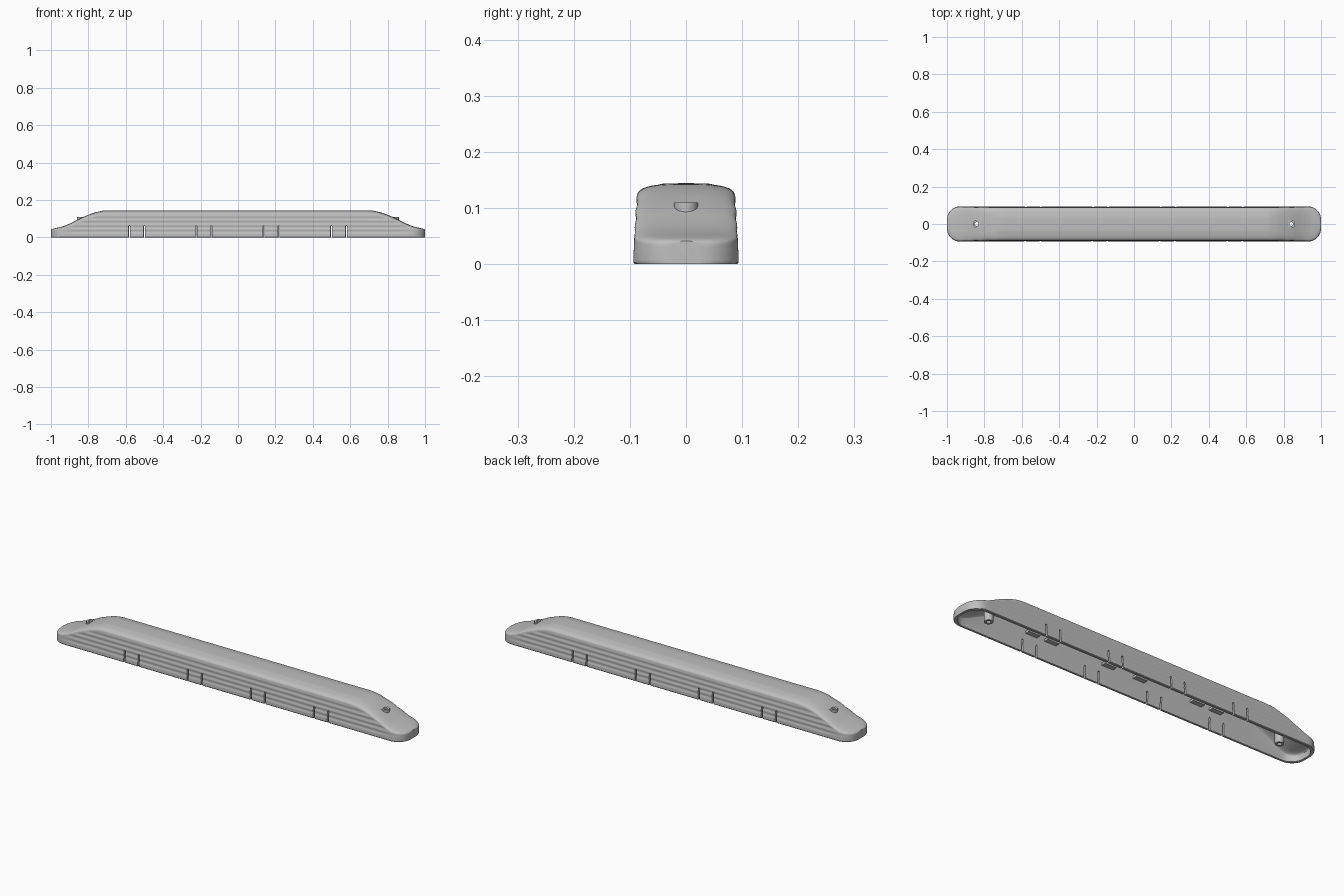
import bpy, bmesh, math
from mathutils import Matrix

cube = bpy.data.objects.get("Cube")
if cube:
    bpy.data.objects.remove(cube)

grey = bpy.data.materials.new("plain grey")
grey.use_nodes = True
COLOUR = (0.52, 0.52, 0.52, 1)
grey.diffuse_color = COLOUR
grey.node_tree.nodes["Principled BSDF"].inputs["Base Color"].default_value = COLOUR

HALF_WIDTH, CORNER, WALL = 0.094, 0.07, 0.011
# Height of the spine from the flat middle down to the tip
SPINE = [(0, .143), (.7, .143), (.74, .14), (.78, .129), (.84, .104), (.9, .073),
         (.94, .057), (.97, .051), (.988, .048), (1, .041)]
# Side wall outline: (height, half width)
SIDE = [(0, .0915), (.003, HALF_WIDTH), (.02, HALF_WIDTH), (.1, .0895), (.15, .085)]
LEVELS = [0, .003] + [.008 + .003 * i for i in range(38)]


def interp(table, v):
    for (a, p), (b, q) in zip(table, table[1:]):
        if v <= b:
            return p + (q - p) * max(0, v - a) / (b - a)
    return table[-1][1]


def spine(x):
    # averaged to smooth the bends
    x = abs(x)
    r = min(.02, 1 - x)
    return sum(interp(SPINE, x + r * i / 4) for i in range(-4, 5)) / 9


def plan_inset(x):
    d = max(0, abs(x) - (1 - CORNER))
    return CORNER - math.sqrt(max(0, CORNER ** 2 - d * d))


def side(x, z):
    # soft lengthwise ribs that fade out towards the ends
    fade = min(1, max(0, (.95 - abs(x)) / .08)) if z > .018 else 0
    return interp(SIDE, z) - .0011 * fade * (1 - math.cos(math.tau * (z - .018) / .024))


def section(x, wall):
    top = spine(x) - wall
    rounding = .014 + .13 * max(0, top - .05)
    shoulder = max(top - rounding, .003)
    inset = plan_inset(x) + wall
    if wall:
        half = [(.092 - inset, -.02), (.092 - inset, 0)]
        edge = interp(SIDE, shoulder) - .002 - inset
    else:
        half = [(side(x, min(z, shoulder)) - inset, min(z, shoulder)) for z in LEVELS]
        edge = half[-1][0]
    # superellipse shoulder and crown
    for i in range(1, 15):
        a = math.pi / 2 * i / 14
        y = edge * max(0, math.cos(a)) ** .66
        z = shoulder + (top - shoulder) * math.sin(a) ** .66
        if not wall and top > .14 and y < .045:
            z += .0012
        half.append((y, z))
    return half + [(-y, z) for y, z in reversed(half[:-1])]


def add(name, bm):
    bmesh.ops.recalc_face_normals(bm, faces=bm.faces[:])
    mesh = bpy.data.meshes.new(name)
    bm.to_mesh(mesh)
    bm.free()
    mesh.materials.append(grey)
    obj = bpy.data.objects.new(name, mesh)
    bpy.context.collection.objects.link(obj)
    return obj


def loft(name, wall):
    bm = bmesh.new()
    right = [0, .35] + [.66 + .01 * i for i in range(27)]
    right += [1 - CORNER + CORNER * math.sin(math.pi / 2 * i / 12) for i in range(1, 13)]
    stations = [-x for x in reversed(right[1:])] + right
    rings = [[bm.verts.new((x * (1 - wall), y, z)) for y, z in section(x, wall)]
             for x in stations]
    n = len(rings[0])
    for a, b in zip(rings, rings[1:]):
        for i in range(n):
            j = (i + 1) % n
            bm.faces.new((a[i], a[j], b[j], b[i]))
    bm.faces.new(rings[0])
    bm.faces.new(rings[-1])
    bmesh.ops.remove_doubles(bm, verts=bm.verts[:], dist=.00002)
    bmesh.ops.dissolve_degenerate(bm, edges=bm.edges[:], dist=.00001)
    return add(name, bm)


def box(bm, centre, size):
    bmesh.ops.create_cube(bm, size=1, matrix=Matrix.Translation(centre) @ Matrix.Diagonal((*size, 1)))


def rods(name, radius, low, high):
    bm = bmesh.new()
    for x in (-.84, .84):
        bmesh.ops.create_cone(bm, cap_ends=True, segments=32, radius1=radius, radius2=radius,
                              depth=high - low,
                              matrix=Matrix.Translation((x, 0, (low + high) / 2)))
    return add(name, bm)


def apply_cut(obj, cutter):
    mod = obj.modifiers.new("cut", 'BOOLEAN')
    mod.operation, mod.solver, mod.object = 'DIFFERENCE', 'EXACT', cutter
    cutter.hide_render = True
    cutter.hide_set(True)


# Hollow cover
cover = loft("cover", 0)
apply_cut(cover, loft("cavity_cutter", WALL))

# Pairs of slits that free the clips along both lower edges
bm = bmesh.new()
for clip in (-.54, -.18, .18, .54):
    for sy in (-1, 1):
        for dx in (-.04, .04):
            box(bm, (clip + dx + .0025 * sy, sy * .09, .02), (.008, .04, .08))
apply_cut(cover, add("slit_cutter", bm))

# Screw posts with flat tops standing out of the slopes, bored through
bore = rods("bore_cutter", .01, -.05, .2)
posts = rods("screw_posts", .021, .015, .11)
apply_cut(cover, bore)
apply_cut(posts, bore)

# Small ledges inside the side walls
bm = bmesh.new()
for x in (.09, .42, .53):
    for sx in (-1, 1):
        for sy in (-1, 1):
            box(bm, (sx * x, sy * .066, .1), (.065, .028, .012))
add("inner_ledges", bm)

# Smooth shading with sharp creases kept
for obj in (cover, posts):
    bpy.ops.object.select_all(action='DESELECT')
    obj.select_set(True)
    bpy.context.view_layer.objects.active = obj
    for mod in list(obj.modifiers):
        bpy.ops.object.modifier_apply(modifier=mod.name)
    bpy.ops.object.shade_smooth_by_angle(angle=math.radians(35))
